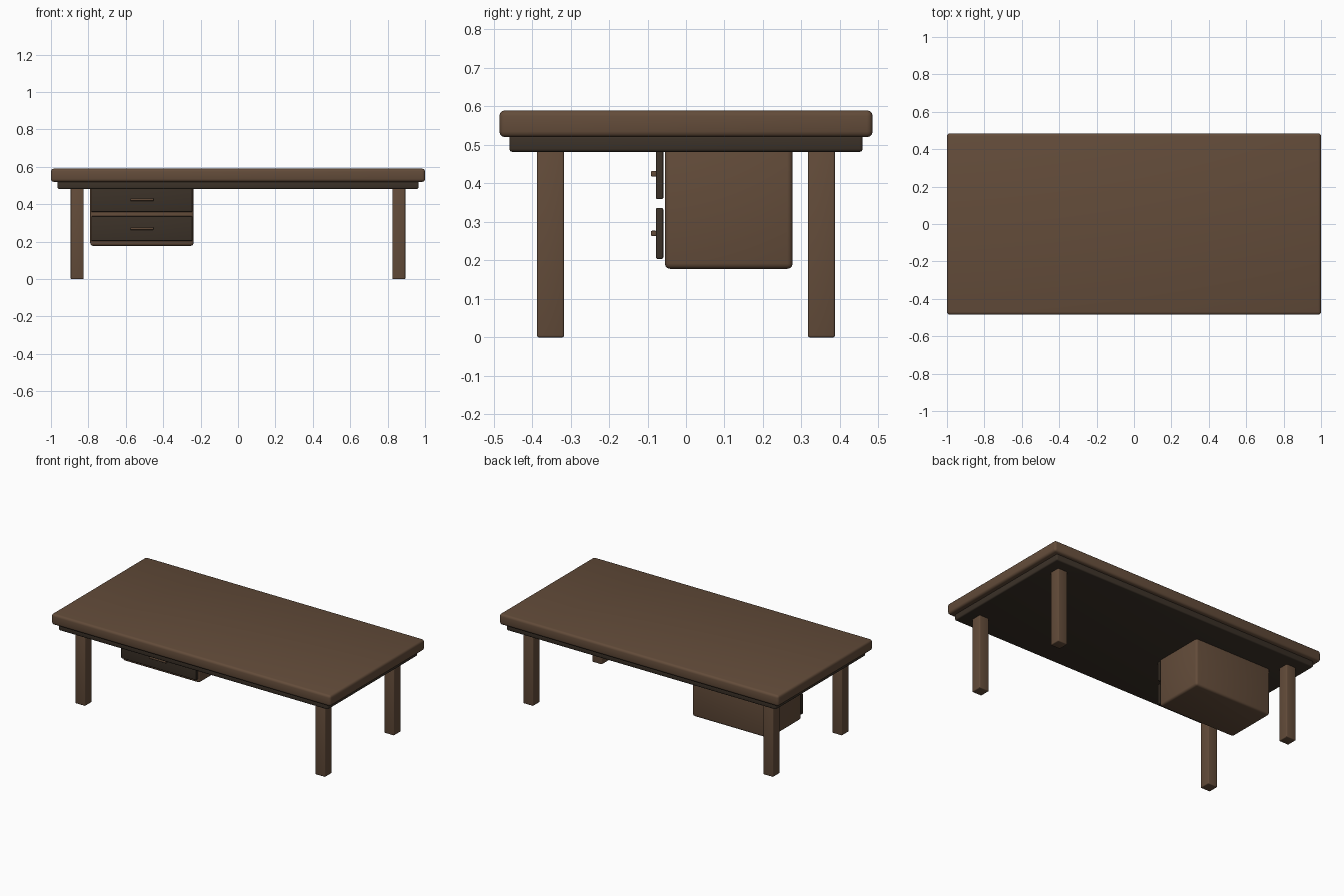
import bpy
import bmesh

old = bpy.data.objects.get("Cube")
if old:
    bpy.data.objects.remove(old, do_unlink=True)


def material(name, rgb):
    mat = bpy.data.materials.new(name)
    mat.use_nodes = True
    mat.diffuse_color = (*rgb, 1)
    mat.node_tree.nodes["Principled BSDF"].inputs["Base Color"].default_value = (*rgb, 1)
    return mat


brown = material("brown wood", (0.125, 0.072, 0.042))
dark = material("dark wood", (0.044, 0.031, 0.021))


def box(name, low, high, mat, bevel, segments=3):
    """Box between two corners with rounded edges."""
    bm = bmesh.new()
    bmesh.ops.create_cube(bm, size=1)
    for v in bm.verts:
        v.co = [(a + b) / 2 + c * (b - a) for a, b, c in zip(low, high, v.co)]
    bmesh.ops.bevel(bm, geom=bm.edges[:], offset=bevel, segments=segments,
                    profile=0.5, affect='EDGES')
    mesh = bpy.data.meshes.new(name)
    bm.to_mesh(mesh)
    bm.free()
    mesh.materials.append(mat)
    obj = bpy.data.objects.new(name, mesh)
    bpy.context.collection.objects.link(obj)
    bpy.ops.object.select_all(action='DESELECT')
    obj.select_set(True)
    bpy.context.view_layer.objects.active = obj
    bpy.ops.object.shade_smooth_by_angle()
    return obj


# Table top and the slab beneath it
box("table_top", (-1, -0.485, 0.52), (1, 0.485, 0.59), brown, 0.015)
box("under_slab", (-0.965, -0.459, 0.482), (0.965, 0.459, 0.525), dark, 0.008)

# Four legs
for x, side in ((-0.86, "right"), (0.86, "left")):
    for y, end in ((-0.352, "front"), (0.352, "back")):
        box(f"{end}_{side}_leg", (x - 0.035, y - 0.035, 0),
            (x + 0.035, y + 0.035, 0.5), brown, 0.005)

# Drawer cabinet
box("drawer_cabinet", (-0.79, -0.055, 0.178), (-0.238, 0.277, 0.5), brown, 0.014)

# Drawer fronts with bar handles
for z, level in ((0.27, "lower"), (0.425, "upper")):
    box(f"{level}_drawer_front", (-0.784, -0.078, z - 0.066),
        (-0.244, -0.059, z + 0.066), dark, 0.004)
    box(f"{level}_drawer_handle", (-0.576, -0.091, z - 0.007),
        (-0.452, -0.076, z + 0.007), brown, 0.003)
